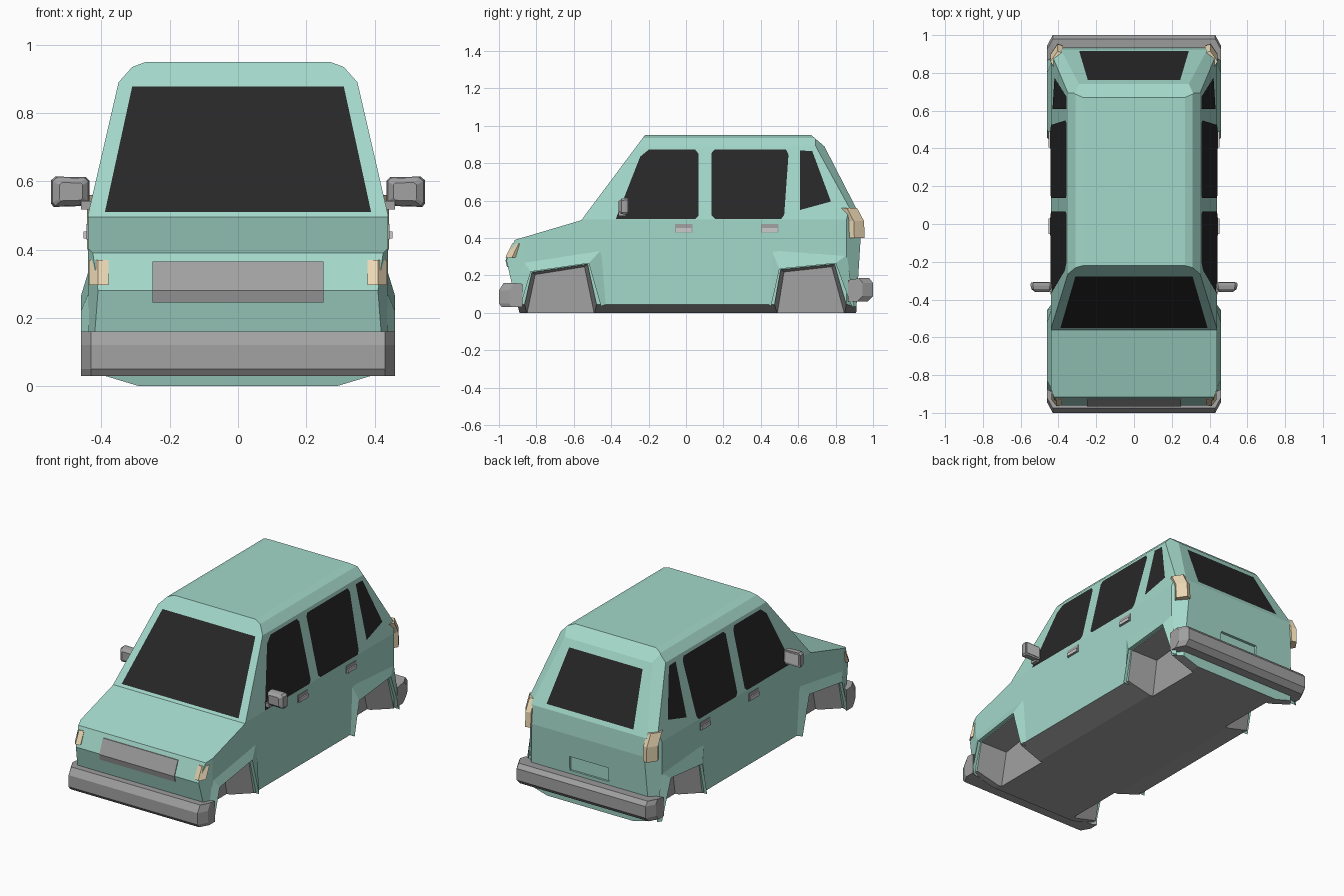
import bpy, bmesh
from mathutils import Vector

if "Cube" in bpy.data.objects:
    bpy.data.objects.remove(bpy.data.objects["Cube"])


def material(name, rgb):
    m = bpy.data.materials.new(name)
    m.diffuse_color = (*rgb, 1)
    m.use_nodes = True
    m.node_tree.nodes["Principled BSDF"].inputs["Base Color"].default_value = m.diffuse_color
    return m


TEAL = material("paint", (0.37, 0.69, 0.59))
GREY = material("trim", (0.36, 0.36, 0.36))
PALE = material("metal", (0.6, 0.6, 0.6))
DARK = material("seam", (0.1, 0.2, 0.17))
GLASS = material("glass", (0.02, 0.02, 0.02))
AMBER = material("lamp", (0.83, 0.68, 0.45))


def finish(bm, name, mats, mirror=False):
    me = bpy.data.meshes.new(name)
    bm.to_mesh(me)
    bm.free()
    ob = bpy.data.objects.new(name, me)
    bpy.context.collection.objects.link(ob)
    for m in mats:
        me.materials.append(m)
    if mirror:
        ob.modifiers.new("mirror", 'MIRROR').use_mirror_merge = False
    return ob


def loft_bm(rings, closed=True):
    bm = bmesh.new()
    vs = [[bm.verts.new(p) for p in r] for r in rings]
    n = len(rings[0])
    for a, b in zip(vs, vs[1:]):
        for i in range(n if closed else n - 1):
            j = (i + 1) % n
            bm.faces.new((a[i], a[j], b[j], b[i]))
    if closed:
        bm.faces.new(vs[0])
        bm.faces.new(vs[-1])
        bmesh.ops.recalc_face_normals(bm, faces=bm.faces)
    return bm


def loft(name, rings, mat, mirror=False):
    return finish(loft_bm(rings), name, [mat], mirror)


def box(name, x, y, z, mat, mirror=False):
    return loft(name, [[(a, y[0], z[0]), (a, y[1], z[0]), (a, y[1], z[1]), (a, y[0], z[1])] for a in x], mat, mirror)


def panel(name, pts, surf, d, width, ring, mat, mirror=False):
    """Flat outline inset by width, laid on a surface; keeps the ring or the middle."""
    bm = bmesh.new()
    f = bm.faces.new([bm.verts.new((u, v, 0)) for u, v in pts])
    f.normal_update()
    rim = bmesh.ops.inset_region(bm, faces=[f], thickness=width, use_even_offset=True)['faces']
    bmesh.ops.delete(bm, geom=[f] if ring else rim, context='FACES')
    bmesh.ops.bisect_plane(bm, geom=bm.verts[:] + bm.edges[:] + bm.faces[:], plane_co=(0, .5, 0), plane_no=(0, 1, 0))
    for v in bm.verts:
        v.co = surf(v.co.x, v.co.y, d)
    bm.normal_update()
    out = Vector(surf(0, .7, 1)) - Vector(surf(0, .7, 0))
    if sum(f.normal.dot(out) * f.calc_area() for f in bm.faces) < 0:
        bmesh.ops.reverse_faces(bm, faces=bm.faces)
    return finish(bm, name, [mat], mirror)


def side(u, v, d):
    return (.44 - max(0, v - .5) * .231 + d, u, v)


def front_glass(u, v, d):
    return (u, -.56 + .747 * (v - .495) - d, v)


def rear_glass(u, v, d):
    return (u, .925 - .514 * (v - .53) + d, v)


# Body: side profile extruded, then trimmed by mirrored planes
profile = [(-.89, 0), (-.93, .15), (-.96, .28), (-.915, .39), (-.56, .495), (-.22, .95),
           (.67, .95), (.74, .89), (.925, .53), (.935, .42), (.92, .18), (.91, 0)]
bm = loft_bm([[(x, y, z) for y, z in profile] for x in (-.44, .44)])
a, b, c = Vector((.29, .74, .89)), Vector((.355, .69, .89)), Vector((.38, .91, .56))
rear_n = (b - a).cross(c - a)
if rear_n.y < 0:
    rear_n.negate()
planes = [((.44, 0, .5), (.39, 0, .09)), ((.35, 0, .89), (.045, 0, .04)), ((.31, 0, .935), (.015, 0, .04)),
          ((.29, 0, 0), (.045, 0, -.15)), ((.41, -.96, 0), (.09, -.03, 0)),
          (a, rear_n), ((.38, .93, 0), (.06, .05, 0))]
for co, no in planes:
    for s in (1, -1):
        bmesh.ops.bisect_plane(bm, geom=bm.verts[:] + bm.edges[:] + bm.faces[:], dist=1e-5,
                               plane_co=(co[0] * s, co[1], co[2]),
                               plane_no=Vector((no[0] * s, no[1], no[2])).normalized(), clear_outer=True)
        rim = [e for e in bm.edges if e.is_boundary]
        if rim:
            bmesh.ops.holes_fill(bm, edges=rim, sides=0)
bmesh.ops.recalc_face_normals(bm, faces=bm.faces)
for f in bm.faces:
    f.material_index = 1 if f.normal.z < -.8 else 0
body = finish(bm, "body", [TEAL, GREY])


def cut(rings, index):
    bm = loft_bm(rings)
    for f in bm.faces:
        f.material_index = index
    tool = finish(bm, "cutter", [TEAL, GREY])
    tool.hide_render = True
    mod = body.modifiers.new("cut", 'BOOLEAN')
    mod.operation, mod.solver, mod.object = 'DIFFERENCE', 'EXACT', tool
    bpy.context.view_layer.objects.active = body
    bpy.ops.object.modifier_apply(modifier=mod.name)
    bpy.data.objects.remove(tool)


# Wheel arches with flared lips
arches = {
    "front": ([(-.885, -.02), (-.83, .22), (-.52, .265), (-.455, -.02)],
              [(-.915, .03), (-.87, .275), (-.45, .34), (-.425, .045)]),
    "rear": ([(.455, -.02), (.5, .235), (.8, .265), (.885, -.02)],
             [(.44, .045), (.455, .34), (.86, .31), (.9, .03)])}
for name, (arch, outer) in arches.items():
    mid = sum(p[0] for p in arch) / 4
    for s in (1, -1):
        cut([[(.5 * s, y, z) for y, z in arch],
             [(.27 * s, mid + (y - mid) * .85, z * .93) for y, z in arch]], 1)
    lip = [(y, max(z, .035)) for y, z in arch]
    bm = loft_bm([[(.437, y, z) for y, z in outer], [(.46, y, z) for y, z in lip],
                  [(.42, y, z) for y, z in lip]], closed=False)
    bm.normal_update()
    if max(bm.faces, key=lambda f: abs(f.normal.x)).normal.x < 0:
        bmesh.ops.reverse_faces(bm, faces=bm.faces)
    finish(bm, name + "_fender_flare", [TEAL], True)

# Number plate recess
cut([[(x, .91, .2), (x, .96, .2), (x, .96, .285), (x, .91, .285)] for x in (-.13, .13)], 0)

# Bumpers with swept-back ends
for name, sec, sgn in (
        ("front_bumper", [(-1, .12), (-.975, .16), (-.89, .155), (-.89, .03), (-.985, .03), (-1, .05)], -1),
        ("rear_bumper", [(1, .16), (.98, .185), (.88, .175), (.88, .06), (.97, .06), (1, .09)], 1)):
    end = [(y - sgn * (.055 if abs(y) > .95 else .015), z) for y, z in sec]
    loft(name, [[(x, y, z) for y, z in (end if abs(x) > .45 else sec)] for x in (-.46, -.43, .43, .46)], GREY)

# Grille and lamps
grille = [(-.957, .245), (-.965, .28), (-.93, .365), (-.9, .365), (-.93, .245)]
loft("grille", [[(x, y, z) for y, z in grille] for x in (-.25, .25)], GREY)
head = [(.38, -.96), (.41, -.965), (.437, -.93), (.42, -.9), (.38, -.92)]
loft("headlight", [[(x, y + dy, z) for x, y in head] for z, dy in ((.297, 0), (.37, .035))], AMBER, True)
tail = [(.375, .945), (.405, .955), (.442, .9), (.42, .86), (.375, .9)]
loft("tail_light", [[(x, y + dy, z) for x, y in tail]
                    for z, dy in ((.4, 0), (.49, -.003), (.56, -.04))], AMBER, True)

# Windows with frames
windows = [
    ("windscreen", [(-.39, .51), (.39, .51), (.31, .878), (-.31, .878)], front_glass, False),
    ("rear_window", [(-.29, .555), (.29, .555), (.245, .85), (-.245, .85)], rear_glass, False),
    ("front_side_window", [(-.375, .503), (.05, .503), (.067, .52), (.067, .85), (.05, .872), (-.2, .872),
                           (-.245, .835)], side, True),
    ("rear_side_window", [(.155, .503), (.51, .503), (.525, .525), (.548, .845), (.535, .872), (.152, .872),
                          (.137, .855), (.137, .52)], side, True),
    ("quarter_window", [(.61, .55), (.775, .595), (.675, .865), (.61, .868)], side, True)]
for name, pts, surf, mir in windows:
    panel(name + "_frame", pts, surf, .004, .009, True, GREY, mir)
    panel(name, pts, surf, .003, .008, False, GLASS, mir)

# Door seams
panel("front_door_seam", [(-.42, .085), (.048, .085), (.048, .28), (.087, .49), (.087, .888), (-.22, .888),
                          (-.42, .49)], side, .002, .007, True, DARK, True)
panel("rear_door_seam", [(.12, .085), (.437, .085), (.53, .49), (.57, .888), (.12, .888)],
      side, .002, .007, True, DARK, True)

# Door handles
for name, y in (("front", -.06), ("rear", .4)):
    box(name + "_handle_base", (.43, .444), (y, y + .095), (.43, .475), GREY, True)
    box(name + "_handle", (.44, .452), (y + .006, y + .089), (.433, .453), PALE, True)

# Door mirrors
shell = [(.435, .54), (.445, .528), (.54, .525), (.548, .535), (.548, .603), (.535, .614), (.445, .612), (.435, .602)]
cx, cz = .485, .57
loft("mirror_housing", [[(cx + (x - cx) * k, y, cz + (z - cz) * k) for x, z in shell]
                        for y, k in ((-.31, .97), (-.325, 1), (-.345, .92), (-.36, .6))], GREY, True)
box("mirror_glass", (.448, .536), (-.315, -.307), (.54, .602), PALE, True)
box("mirror_arm", (.42, .46), (-.36, -.32), (.518, .542), GREY, True)
